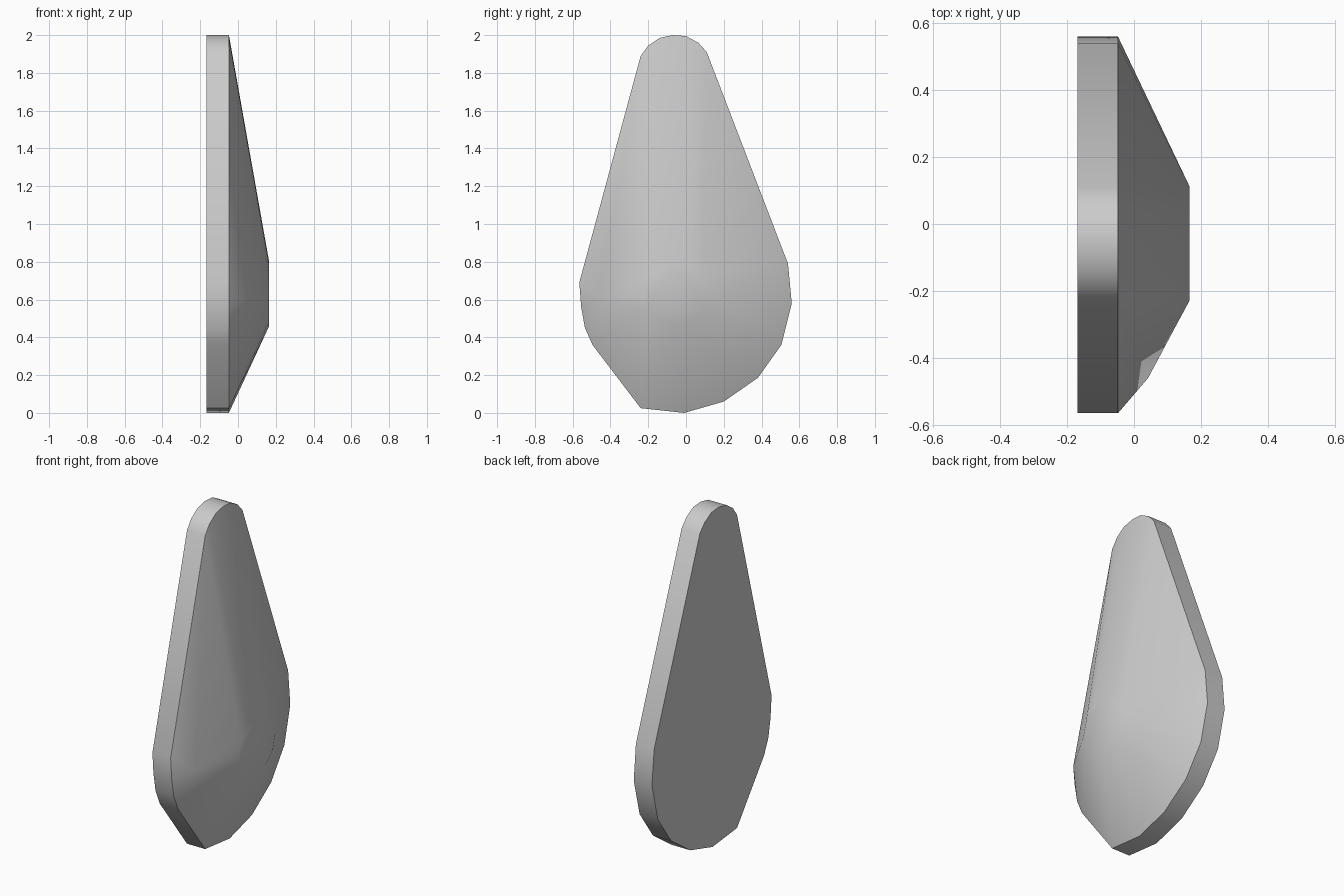
import bpy, bmesh, math
from math import radians, sin, cos

cube = bpy.data.objects.get("Cube")
if cube:
    bpy.data.objects.remove(cube, do_unlink=True)

# Single matte grey
grey = bpy.data.materials.new("plain_grey")
grey.use_nodes = True
colour = (0.6, 0.6, 0.6, 1)
grey.diffuse_color = colour
grey.node_tree.nodes["Principled BSDF"].inputs["Base Color"].default_value = colour

# Teardrop outline as (y, z), running round the rim
OUTLINE = [(-0.24, 1.89), (-0.2, 1.945), (-0.14, 1.985), (-0.07, 2.0),
           (0, 1.995), (0.065, 1.96), (0.11, 1.91), (0.54, 0.79),
           (0.56, 0.58), (0.505, 0.36), (0.38, 0.185), (0.2, 0.06),
           (-0.01, 0), (-0.24, 0.025), (-0.495, 0.36), (-0.535, 0.45),
           (-0.555, 0.56), (-0.565, 0.69)]
BACK, RIM, CROWN = -0.168, -0.048, 0.165

bm = bmesh.new()

# Straight-sided slab: the outline at the back and at the rim
for x in (BACK, RIM):
    for y, z in OUTLINE:
        bm.verts.new((x, y, z))

# Small round flat crown and the low shoulder beside it
for i in range(12):
    a = math.tau * i / 12
    bm.verts.new((CROWN, -0.058 + 0.172 * cos(a), 0.63 + 0.17 * sin(a)))
bm.verts.new((0.042, -0.46, 0.6))

# Skin the convex body and merge its flat areas
bmesh.ops.convex_hull(bm, input=bm.verts)
bmesh.ops.dissolve_limit(bm, angle_limit=radians(0.5),
                         verts=bm.verts, edges=bm.edges)
bmesh.ops.recalc_face_normals(bm, faces=bm.faces)

mesh = bpy.data.meshes.new("teardrop_shell")
bm.to_mesh(mesh)
bm.free()
mesh.materials.append(grey)
shell = bpy.data.objects.new("teardrop_shell", mesh)
bpy.context.collection.objects.link(shell)

# Smooth dome with a crisp rim
bpy.ops.object.select_all(action='DESELECT')
shell.select_set(True)
bpy.context.view_layer.objects.active = shell
bpy.ops.object.shade_smooth_by_angle(angle=radians(40))
